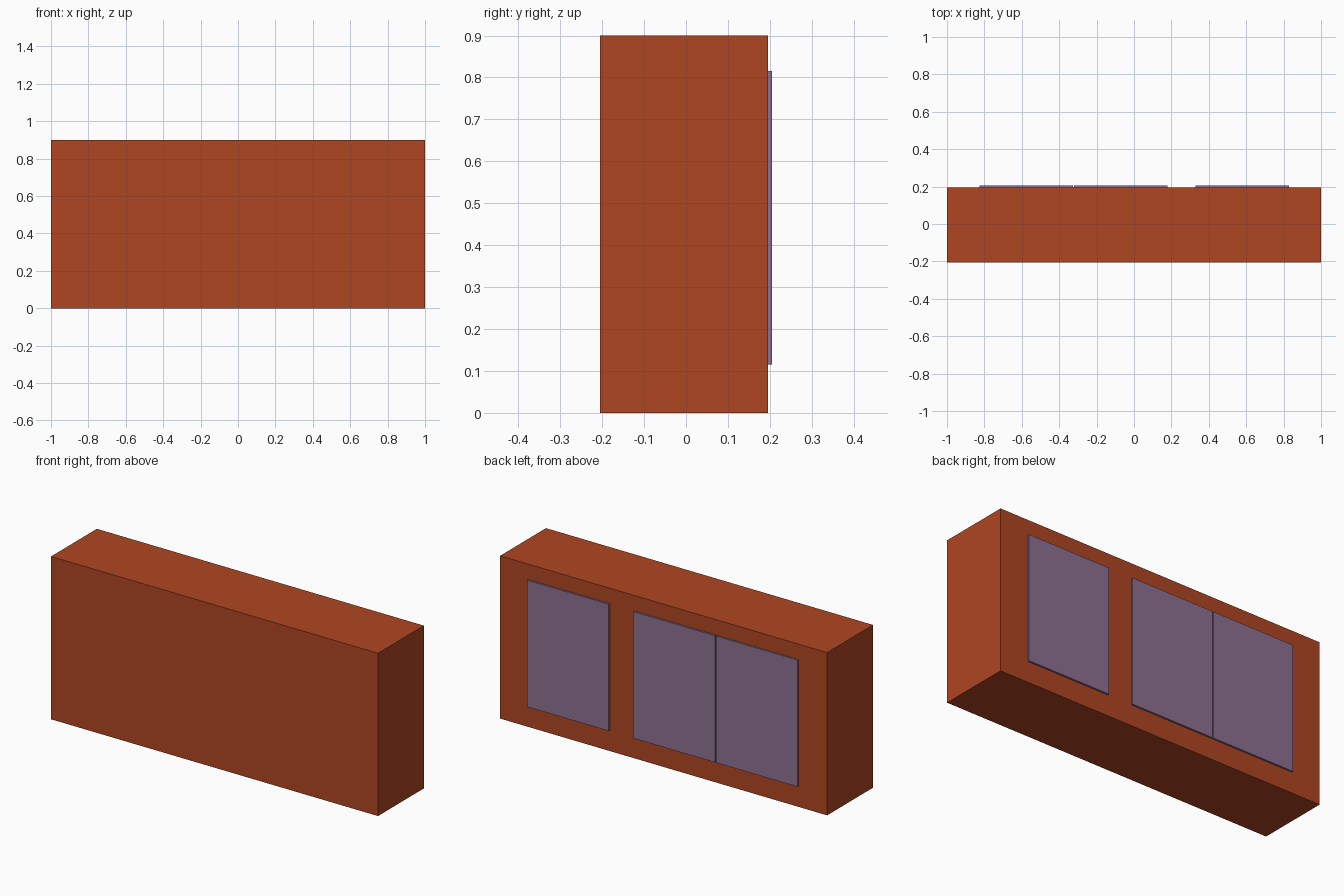
import bpy
import bmesh
from mathutils import Matrix, Vector

if "Cube" in bpy.data.objects:
    bpy.data.objects.remove(bpy.data.objects["Cube"])


def material(name, rgb):
    m = bpy.data.materials.new(name)
    m.diffuse_color = (*rgb, 1.0)
    m.use_nodes = True
    m.node_tree.nodes["Principled BSDF"].inputs["Base Color"].default_value = m.diffuse_color
    return m


def box(name, low, high, mat):
    """Axis-aligned box between two corners."""
    low, high = Vector(low), Vector(high)
    bm = bmesh.new()
    bmesh.ops.create_cube(
        bm, size=1.0,
        matrix=Matrix.Translation((low + high) / 2) @ Matrix.Diagonal((*(high - low), 1.0)))
    mesh = bpy.data.meshes.new(name)
    bm.to_mesh(mesh)
    bm.free()
    mesh.materials.append(mat)
    obj = bpy.data.objects.new(name, mesh)
    bpy.context.collection.objects.link(obj)
    return obj


rust = material("rust_orange", (0.43, 0.061, 0.0155))
mauve = material("dusty_mauve", (0.267, 0.168, 0.292))

# Cabinet body
box("cabinet_body", (-1, -0.205, 0), (1, 0.195, 0.9), rust)

# Three door panels on the back: a close pair and a single one
for name, left in (("pair_door_outer", -0.826), ("pair_door_inner", -0.32), ("single_door", 0.329)):
    box(name, (left, 0.195, 0.115), (left + 0.5, 0.205, 0.815), mauve)
